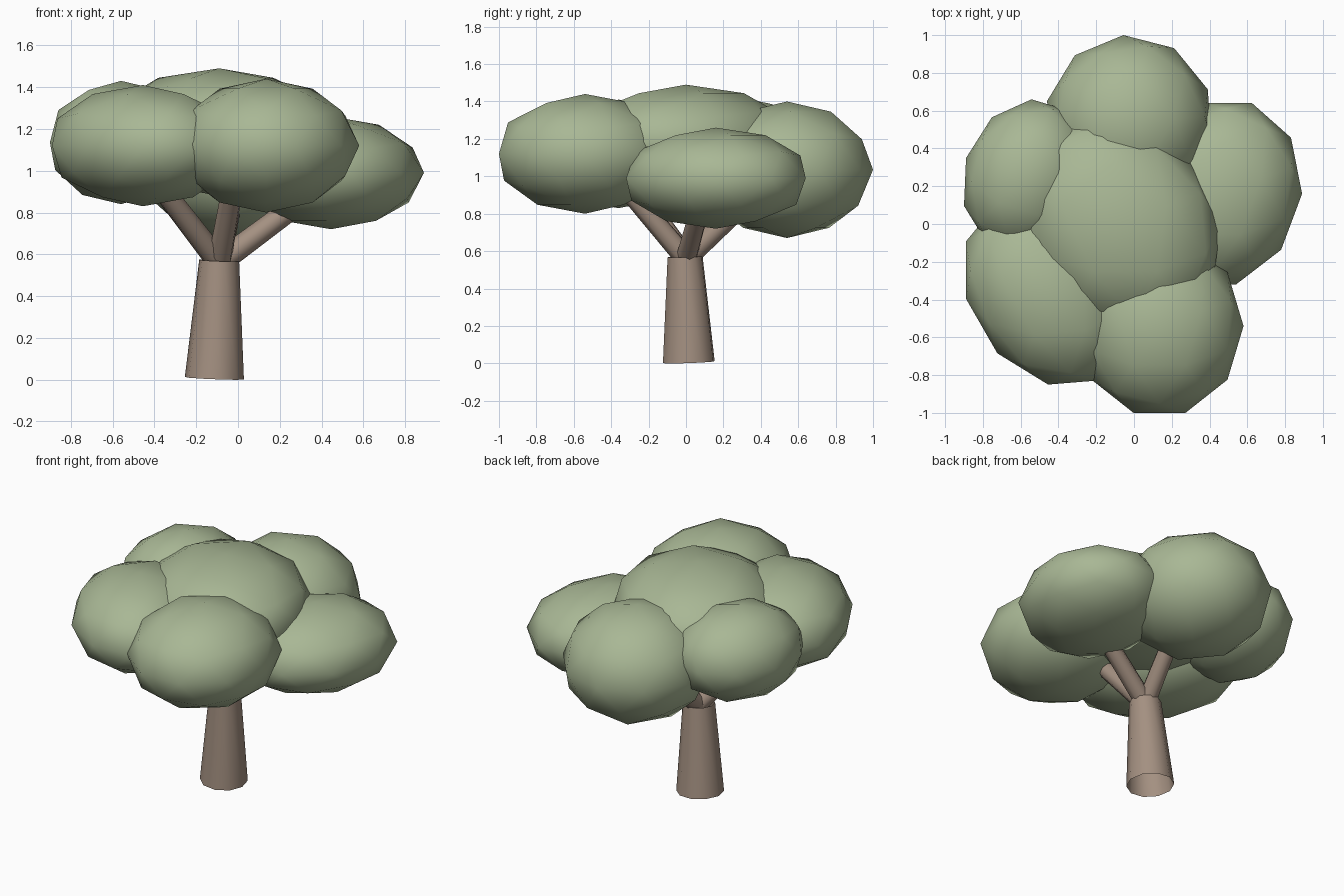
import bpy
import bmesh
import math
from mathutils import Vector, Matrix

cube = bpy.data.objects.get("Cube")
if cube:
    bpy.data.objects.remove(cube, do_unlink=True)


def make_material(name, rgb):
    mat = bpy.data.materials.new(name)
    mat.use_nodes = True
    mat.diffuse_color = (*rgb, 1)
    mat.node_tree.nodes["Principled BSDF"].inputs["Base Color"].default_value = (*rgb, 1)
    return mat


leaf_green = make_material("leaf_green", (0.395, 0.475, 0.30))
bark_brown = make_material("bark_brown", (0.37, 0.28, 0.22))


def finish(bm, name, mat, angle):
    bmesh.ops.recalc_face_normals(bm, faces=bm.faces)
    mesh = bpy.data.meshes.new(name)
    bm.to_mesh(mesh)
    bm.free()
    mesh.materials.append(mat)
    obj = bpy.data.objects.new(name, mesh)
    bpy.context.collection.objects.link(obj)
    bpy.ops.object.select_all(action="DESELECT")
    obj.select_set(True)
    bpy.context.view_layer.objects.active = obj
    bpy.ops.object.shade_smooth_by_angle(angle=math.radians(angle))


def leaf_clump(name, low, high, turn, skew):
    """Upright faceted ball, turned about z and fitted to a box.
    A positive skew lengthens it along the x = y diagonal."""
    low, high = Vector(low), Vector(high)
    centre, half = (low + high) / 2, (high - low) / 2
    bm = bmesh.new()
    bmesh.ops.create_icosphere(bm, subdivisions=2, radius=1)
    rot = Matrix.Rotation(math.radians(turn), 3, "Z")
    for v in bm.verts:
        v.co = rot @ v.co
        v.co.x += skew * v.co.y
    reach = [max(abs(v.co[i]) for v in bm.verts) for i in range(3)]
    for v in bm.verts:
        v.co = Vector([centre[i] + v.co[i] / reach[i] * half[i] for i in range(3)])
    finish(bm, name, leaf_green, 80)


def limb(name, start, end, r1, r2, sides, capped):
    """Tapered round limb between two points."""
    start, end = Vector(start), Vector(end)
    axis = end - start
    bm = bmesh.new()
    bmesh.ops.create_cone(bm, cap_ends=capped, segments=sides, radius1=r1, radius2=r2,
                          depth=axis.length)
    rot = axis.to_track_quat("Z", "Y").to_matrix()
    for v in bm.verts:
        v.co = rot @ v.co + (start + end) / 2
    finish(bm, name, bark_brown, 60)


# Crown
leaf_clump("crown_top", (-0.64, -0.56, 0.88), (0.46, 0.56, 1.49), 18, -0.18)
leaf_clump("crown_back", (-0.46, 0.08, 0.67), (0.41, 1.0, 1.40), 4, 0)
leaf_clump("crown_left", (0.0, -0.32, 0.72), (0.89, 0.64, 1.26), 18, 0.1)
leaf_clump("crown_front_left", (-0.31, -1.0, 0.80), (0.58, -0.08, 1.44), 18, 0)
leaf_clump("crown_front_right", (-0.89, -0.85, 0.83), (-0.02, 0.13, 1.41), 22, -0.25)
leaf_clump("crown_back_right", (-0.90, -0.16, 0.84), (-0.22, 0.66, 1.43), 4, 0.12)

# Trunk and branches
limb("trunk", (-0.113, 0.015, 0.007), (-0.09, -0.005, 0.57), 0.142, 0.096, 10, False)
fork = Vector((-0.09, 0, 0.56))
for name, tip in (("branch_left", (0.30, 0.08, 0.85)),
                  ("branch_back", (-0.03, 0.32, 0.86)),
                  ("branch_front", (-0.03, -0.29, 0.90)),
                  ("branch_front_right", (-0.36, -0.25, 0.91))):
    limb(name, fork, tip, 0.058, 0.052, 8, True)
